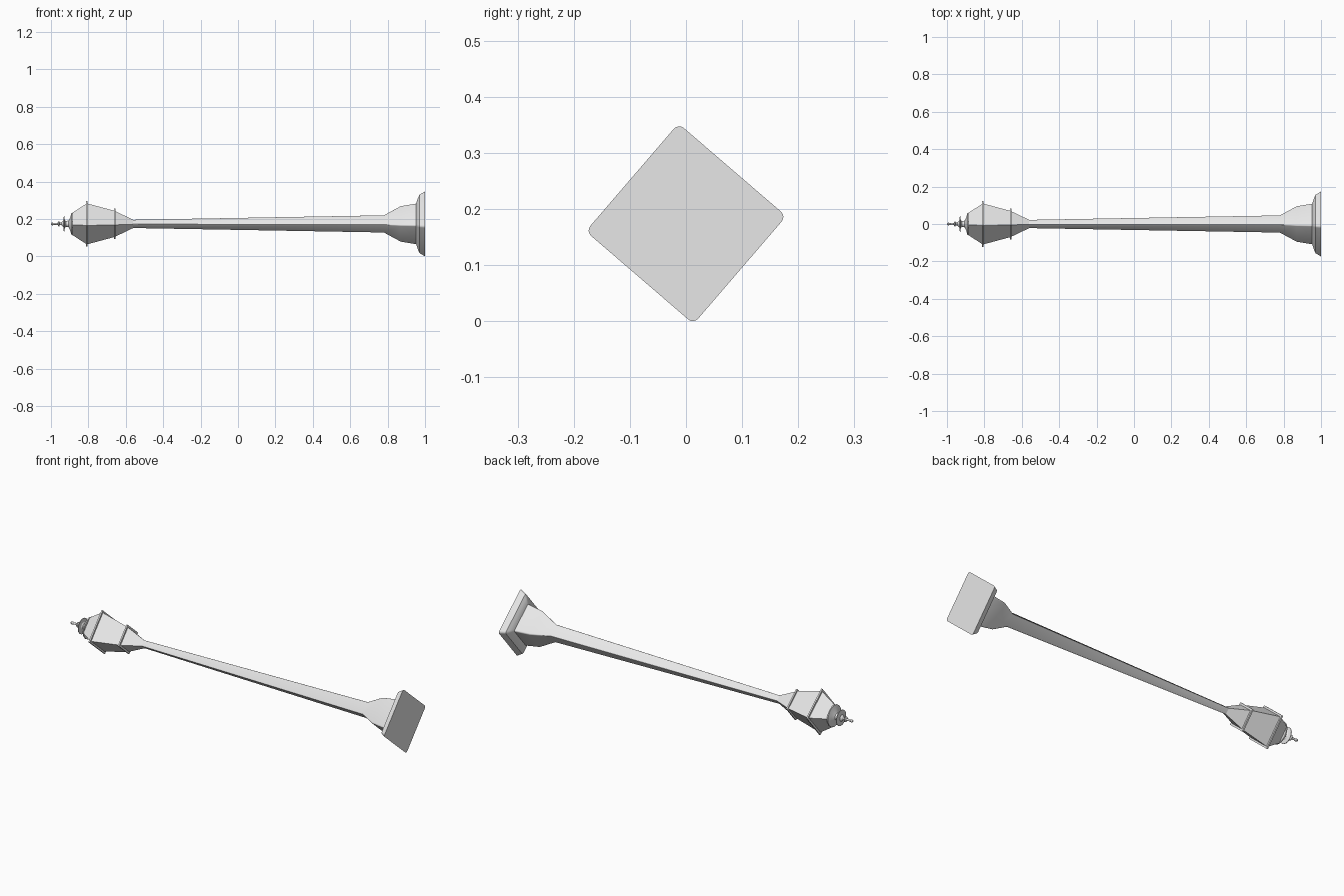
import bpy, bmesh, math

if "Cube" in bpy.data.objects:
    bpy.data.objects.remove(bpy.data.objects["Cube"])

AXIS_Z = 0.1735               # height of the lying post's axis
TURN = math.radians(94.3)     # roll of the square section (first corner)

metal = bpy.data.materials.new("grey metal")
metal.diffuse_color = (0.8, 0.8, 0.8, 1)
metal.use_nodes = True
metal.node_tree.nodes["Principled BSDF"].inputs["Base Color"].default_value = metal.diffuse_color


def square(r, k):
    """Square section with corner reach r and corners rounded by ratio k."""
    if k == 0:
        return [(r * math.cos(TURN + i * math.pi / 2),
                 r * math.sin(TURN + i * math.pi / 2)) for i in range(4)]
    h = r / (math.sqrt(2) - k * (math.sqrt(2) - 1))
    c, rad, pts = (h - k * h) * math.sqrt(2), k * h, []
    for i in range(4):
        a = TURN + i * math.pi / 2
        for j in range(5):
            b = a + math.radians(-45 + 22.5 * j)
            pts.append((c * math.cos(a) + rad * math.cos(b),
                        c * math.sin(a) + rad * math.sin(b)))
    return pts


def circle(r, n):
    return [(r * math.cos(TURN + i * math.tau / n),
             r * math.sin(TURN + i * math.tau / n)) for i in range(n)]


def loft(name, profile, section, arg, smooth=False):
    """Skin sections along x from (x, reach) pairs and cap both ends."""
    bm = bmesh.new()
    rings = [[bm.verts.new((x, y, z + AXIS_Z)) for y, z in section(r, arg)]
             for x, r in profile]
    n = len(rings[0])
    for a, b in zip(rings, rings[1:]):
        for i in range(n):
            j = (i + 1) % n
            bm.faces.new((a[i], a[j], b[j], b[i]))
    bm.faces.new(rings[0])
    bm.faces.new(rings[-1])
    bmesh.ops.recalc_face_normals(bm, faces=bm.faces)
    me = bpy.data.meshes.new(name)
    bm.to_mesh(me)
    bm.free()
    me.materials.append(metal)
    ob = bpy.data.objects.new(name, me)
    bpy.context.collection.objects.link(ob)
    if smooth:
        bpy.ops.object.select_all(action='DESELECT')
        ob.select_set(True)
        bpy.context.view_layer.objects.active = ob
        bpy.ops.object.shade_smooth_by_angle(angle=math.radians(30))
    return ob


# Foot with a flared, rounded-corner edge
loft("foot", [(1.0, 0.174), (0.97, 0.156), (0.962, 0.138), (0.952, 0.108)],
     square, 0.1, True)

# Plinth, shoulder and long tapering shaft
loft("post", [(0.955, 0.109), (0.87, 0.095), (0.78, 0.046), (-0.563, 0.022)],
     square, 0.1, True)

# Lantern: flared cradle, glazed body and roof
loft("lantern_cradle", [(-0.56, 0.022), (-0.66, 0.070)], square, 0)
loft("lantern_body", [(-0.66, 0.070), (-0.808, 0.110)], square, 0)
loft("lantern_roof", [(-0.808, 0.110), (-0.888, 0.058)], square, 0)

# Thin square flanges around the lantern
for name, x, r in (("lower_flange", -0.66, 0.082),
                   ("upper_flange", -0.808, 0.122)):
    loft(name, [(x + 0.004, r), (x - 0.004, r)], square, 0)

# Round cap and turned finial
loft("cap", [(-0.885, 0.058), (-0.891, 0.058), (-0.897, 0.035),
             (-0.905, 0.018), (-0.922, 0.015)], circle, 16, True)
loft("finial", [(-0.920, 0.014), (-0.926, 0.022), (-0.928, 0.042),
                (-0.931, 0.042), (-0.934, 0.018), (-0.945, 0.007),
                (-0.953, 0.007), (-0.956, 0.014), (-0.960, 0.014),
                (-0.964, 0.006), (-0.985, 0.005), (-0.992, 0.008),
                (-1.0, 0.005)], circle, 16, True)
